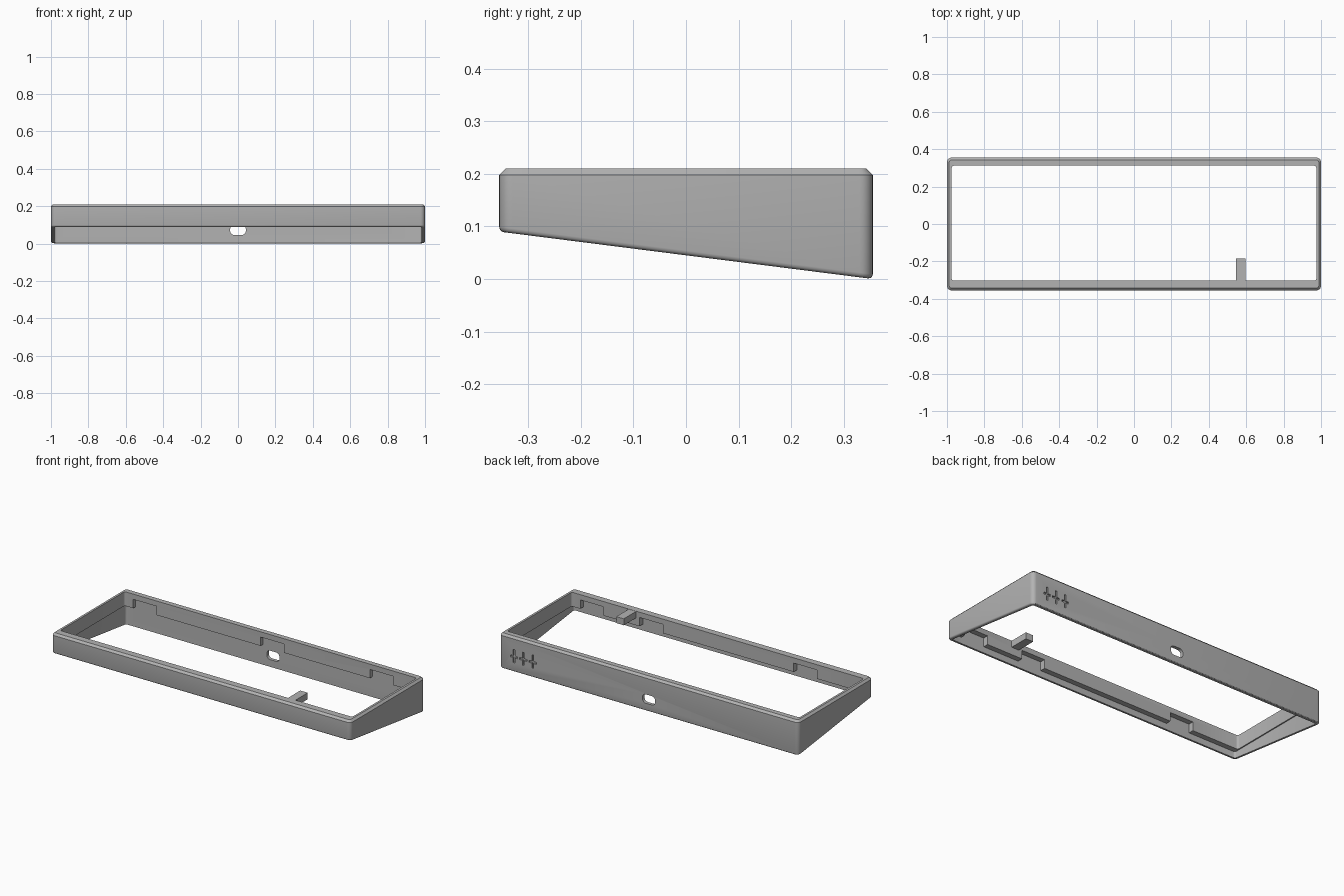
import bpy, bmesh, math
from mathutils import Vector

cube = bpy.data.objects.get("Cube")
if cube:
    bpy.data.objects.remove(cube, do_unlink=True)

grey = bpy.data.materials.new("light_grey_plastic")
grey.use_nodes = True
colour = (0.45, 0.45, 0.45, 1)
grey.diffuse_color = colour
grey.node_tree.nodes["Principled BSDF"].inputs["Base Color"].default_value = colour

TOP, FRONT_Z = 0.21, 0.09
HALF_X, HALF_Y = 1.0, 0.355


def box(name, x, y, z):
    """Box spanning the given (low, high) ranges; returns its bmesh-built object."""
    bm = bmesh.new()
    bmesh.ops.create_cube(bm, size=1)
    for v in bm.verts:
        v.co = Vector([r[0] if c < 0 else r[1] for c, r in zip(v.co, (x, y, z))])
    mesh = bpy.data.meshes.new(name)
    bm.to_mesh(mesh)
    bm.free()
    ob = bpy.data.objects.new(name, mesh)
    bpy.context.collection.objects.link(ob)
    mesh.materials.append(grey)
    return ob


def round_edges(ob, pick, radius, segments):
    """Bevel the edges whose two end points satisfy the rule."""
    bm = bmesh.new()
    bm.from_mesh(ob.data)
    edges = [e for e in bm.edges if pick(e.verts[0].co, e.verts[1].co)]
    bmesh.ops.bevel(bm, geom=edges, offset=radius, offset_type='OFFSET',
                    segments=segments, profile=0.5, affect='EDGES')
    bmesh.ops.recalc_face_normals(bm, faces=bm.faces)
    bm.to_mesh(ob.data)
    bm.free()


def along(axis):
    others = [i for i in range(3) if i != axis]
    return lambda a, b: all(abs(a[i] - b[i]) < 1e-4 for i in others)


def combine(target, tool, operation='DIFFERENCE'):
    """Apply a boolean and discard the tool object."""
    tool.hide_render = True
    mod = target.modifiers.new(operation, 'BOOLEAN')
    mod.operation, mod.solver, mod.object = operation, 'EXACT', tool
    bpy.context.view_layer.update()
    mesh = bpy.data.meshes.new_from_object(
        target.evaluated_get(bpy.context.evaluated_depsgraph_get()))
    target.modifiers.clear()
    target.data = mesh
    bpy.data.objects.remove(tool, do_unlink=True)


# Wedge-shaped body with rounded corners, chamfered rim and softened base
frame = box("case_frame", (-HALF_X, HALF_X), (-HALF_Y, HALF_Y), (0, TOP))
for v in frame.data.vertices:
    if v.co.z < 0.01 and v.co.y < 0:
        v.co.z = FRONT_Z
round_edges(frame, along(2), 0.025, 6)
round_edges(frame, lambda a, b: min(a.z, b.z) > TOP - 0.001, 0.012, 1)
round_edges(frame, lambda a, b: max(a.z, b.z) < FRONT_Z + 0.005, 0.009, 3)

# Main opening
opening = box("opening", (-0.975, 0.975), (-0.303, 0.312), (-0.2, 0.4))
round_edges(opening, along(2), 0.012, 3)
combine(frame, opening)

# Recess for the base plate, open downward
recess = box("recess", (-0.982, 0.982), (-0.335, 0.335), (-0.2, 0.125))
round_edges(recess, along(2), 0.012, 3)
combine(frame, recess)

# Clip notches above the recess, on the front and back walls
for centre in (0.84, 0.445, -0.585):
    combine(frame, box("front_notch", (centre - 0.078, centre + 0.078), (-0.335, -0.25), (0.05, 0.178)))
for centre in (-0.84, 0.01, 0.74):
    combine(frame, box("back_notch", (centre - 0.078, centre + 0.078), (0.25, 0.335), (0.05, 0.178)))

# Rounded cable port through the back wall
port = box("cable_port", (-0.042, 0.042), (0.3, 0.4), (0.046, 0.1))
round_edges(port, along(1), 0.022, 5)
combine(frame, port)

# Three engraved crosses on the back wall
for x in (0.9, 0.838, 0.775):
    combine(frame, box("cross_upright", (x - 0.006, x + 0.006), (0.345, 0.4), (0.055, 0.135)))
    combine(frame, box("cross_bar", (x - 0.024, x + 0.024), (0.345, 0.4), (0.085, 0.097)))

# Small support tab reaching inward from the front wall
combine(frame, box("support_tab", (0.545, 0.595), (-0.32, -0.185), (0.17, TOP - 0.001)), 'UNION')

bpy.ops.object.select_all(action='DESELECT')
frame.select_set(True)
bpy.context.view_layer.objects.active = frame
bpy.ops.object.shade_smooth_by_angle(angle=math.radians(32))
